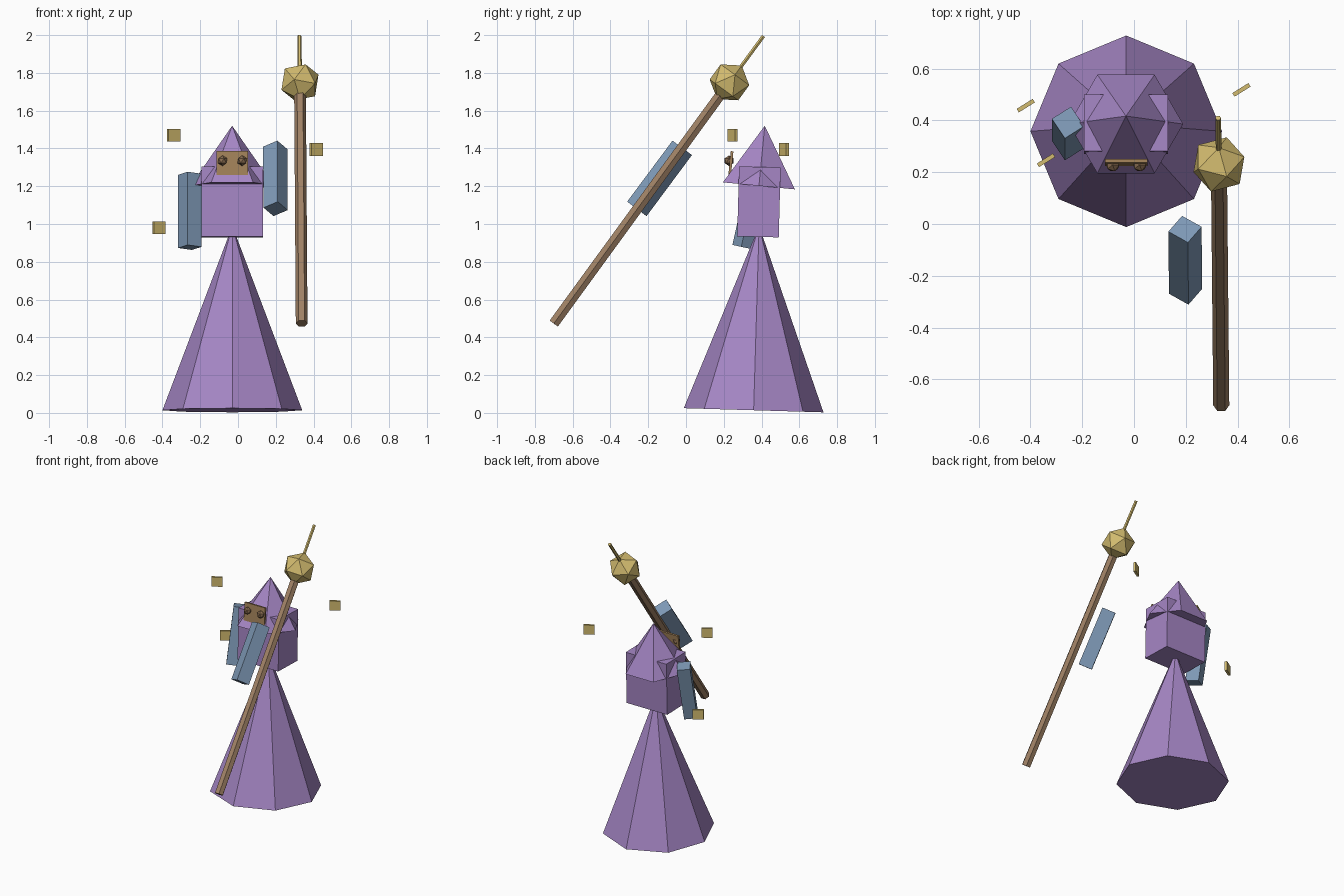
import bpy
import bmesh
from math import radians
from mathutils import Matrix, Vector

if "Cube" in bpy.data.objects:
    bpy.data.objects.remove(bpy.data.objects["Cube"], do_unlink=True)


def material(name, r, g, b):
    mat = bpy.data.materials.new(name)
    mat.use_nodes = True
    mat.diffuse_color = (r, g, b, 1)
    bsdf = mat.node_tree.nodes["Principled BSDF"]
    bsdf.inputs["Base Color"].default_value = (r, g, b, 1)
    bsdf.inputs["Roughness"].default_value = 0.8
    return mat


PURPLE = material("purple cloth", 0.38, 0.24, 0.56)
BLUE = material("blue sleeve", 0.21, 0.32, 0.47)
WOOD = material("brown wood", 0.35, 0.22, 0.13)
LEATHER = material("tan leather", 0.36, 0.22, 0.10)
LENS = material("dark lens", 0.25, 0.15, 0.08)
GOLD = material("gold", 0.65, 0.50, 0.16)


def finish(name, bm, matrix, mat):
    """Place the bmesh, give it one colour and link it, flat shaded."""
    bmesh.ops.transform(bm, matrix=matrix, verts=bm.verts)
    bmesh.ops.recalc_face_normals(bm, faces=bm.faces)
    mesh = bpy.data.meshes.new(name)
    bm.to_mesh(mesh)
    bm.free()
    mesh.materials.append(mat)
    obj = bpy.data.objects.new(name, mesh)
    bpy.context.collection.objects.link(obj)
    return obj


def along(start, end, roll=0):
    """Frame centred between two points, z along them, x near world x."""
    a, b = Vector(start), Vector(end)
    z = (b - a).normalized()
    x = Vector((1, 0, 0))
    x = (x - z * x.dot(z)).normalized()
    frame = Matrix((x, z.cross(x), z)).transposed().to_4x4()
    spin = Matrix.Rotation(radians(roll), 4, 'Z')
    return Matrix.Translation((a + b) / 2) @ frame @ spin, (b - a).length


def box(name, start, end, width, depth, mat, roll=0):
    matrix, length = along(start, end, roll)
    bm = bmesh.new()
    bmesh.ops.create_cube(bm, size=1)
    bmesh.ops.scale(bm, vec=(width, depth, length), verts=bm.verts)
    return finish(name, bm, matrix, mat)


def cone(name, start, end, sides, r1, r2, mat, roll=0):
    matrix, length = along(start, end, roll)
    bm = bmesh.new()
    bmesh.ops.create_cone(bm, cap_ends=True, segments=sides, radius1=r1,
                          radius2=r2, depth=length)
    return finish(name, bm, matrix, mat)


def ball(name, center, radius, mat, matrix=Matrix()):
    bm = bmesh.new()
    bmesh.ops.create_icosphere(bm, subdivisions=1, radius=radius)
    return finish(name, bm, Matrix.Translation(center) @ matrix, mat)


# Body: eight-sided robe, box head, six-sided hat
cone("robe", (-0.03, 0.358, 0.014), (-0.03, 0.387, 0.99), 8, 0.37, 0, PURPLE)
box("head", (-0.031, 0.381, 0.932), (-0.031, 0.391, 1.302), 0.325, 0.22, PURPLE)
cone("hat", (-0.031, 0.386, 1.202), (-0.031, 0.417, 1.52), 6, 0.221, 0, PURPLE, 30)

# Goggles: a tilted plate with two lenses
box("goggle_plate", (-0.03, 0.230, 1.247), (-0.03, 0.244, 1.385), 0.165, 0.014, LEATHER)
for side, x in (("right", -0.082), ("left", 0.022)):
    ball("goggle_lens_" + side, (x, 0.228, 1.335), 0.028, LENS)

# Arms: the left one reaches forward to the staff
box("right_arm", (-0.255, 0.307, 0.876), (-0.255, 0.392, 1.263), 0.088, 0.092, BLUE, 33)
box("left_arm", (0.199, -0.26, 1.08), (0.197, -0.02, 1.403), 0.092, 0.092, BLUE, -35)

# Staff with faceted orb and thin spike
foot, orb, tip = (0.337, -0.70, 0.473), (0.328, 0.23, 1.75), (0.325, 0.41, 1.995)
cone("staff", foot, orb, 6, 0.031, 0.031, WOOD, 30)
ball("staff_orb", orb, 0.11, GOLD, along(foot, orb)[0].to_3x3().to_4x4())
cone("staff_spike", orb, tip, 6, 0.011, 0.011, GOLD, 30)

# Floating tiles around the figure
for i, (x, y, z) in enumerate([(-0.34, 0.246, 1.47), (0.415, 0.518, 1.395),
                               (-0.418, 0.457, 0.98)]):
    box(f"floating_tile_{i + 1}", (x, y, z - 0.034), (x, y, z + 0.034),
        0.073, 0.016, GOLD, 32)
